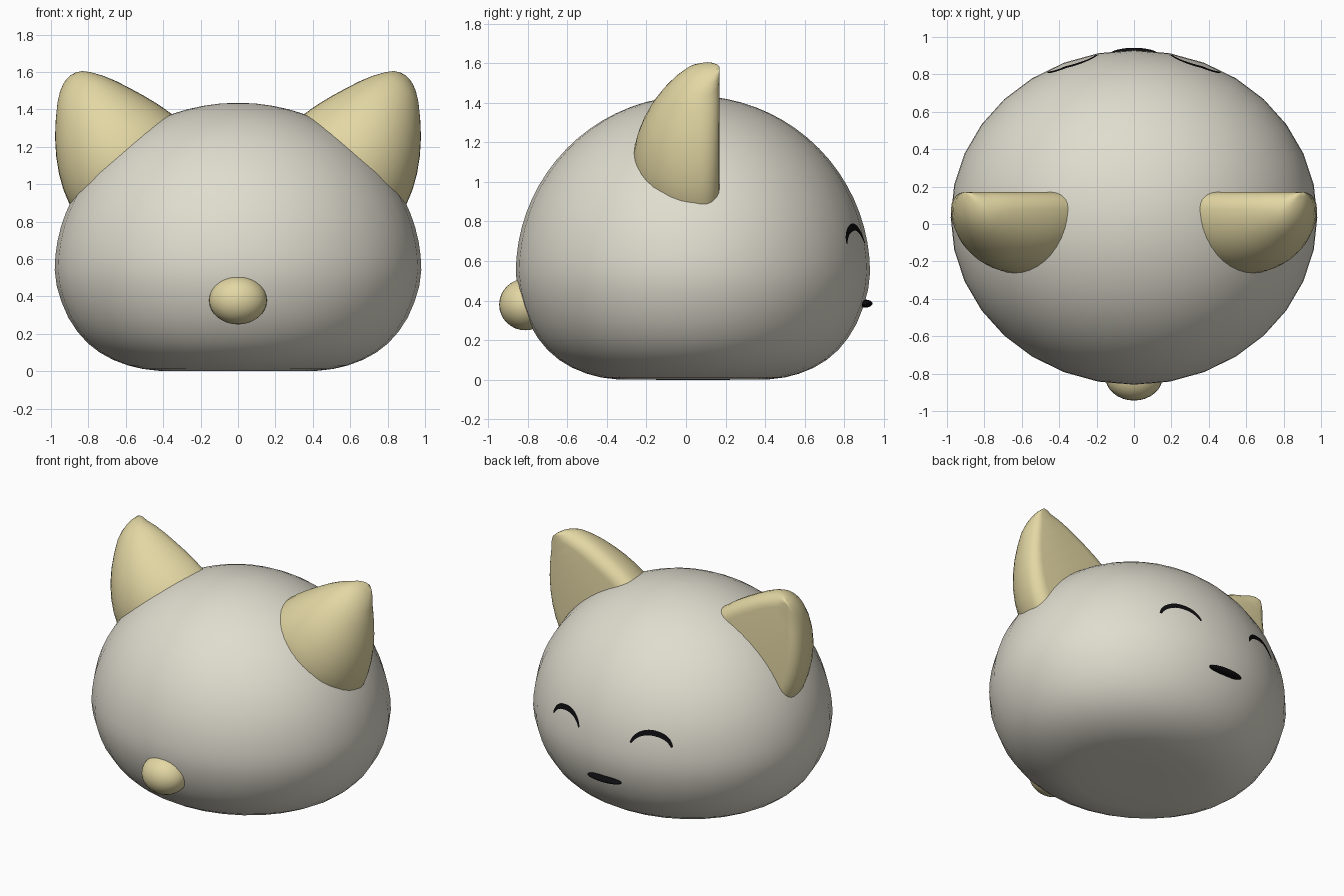
import bpy, bmesh, math
from mathutils import Vector
from mathutils.bvhtree import BVHTree

if "Cube" in bpy.data.objects:
    bpy.data.objects.remove(bpy.data.objects["Cube"])


def material(name, color):
    m = bpy.data.materials.new(name)
    m.diffuse_color = (*color, 1)
    m.use_nodes = True
    m.node_tree.nodes["Principled BSDF"].inputs["Base Color"].default_value = m.diffuse_color
    return m


CREAM = material("warm white", (0.74, 0.715, 0.62))
TAN = material("soft tan", (0.77, 0.68, 0.37))
BLACK = material("black", (0.004, 0.004, 0.005))


def make_object(name, bm, mat):
    bmesh.ops.recalc_face_normals(bm, faces=bm.faces)
    for f in bm.faces:
        f.smooth = True
    mesh = bpy.data.meshes.new(name)
    bm.to_mesh(mesh)
    bm.free()
    mesh.materials.append(mat)
    obj = bpy.data.objects.new(name, mesh)
    bpy.context.collection.objects.link(obj)
    return obj


def loft(rings):
    """Skin closed rings of equal size and cap both ends."""
    bm = bmesh.new()
    loops = [[bm.verts.new(p) for p in ring] for ring in rings]
    n = len(loops[0])
    for a, b in zip(loops, loops[1:]):
        for i in range(n):
            j = (i + 1) % n
            bm.faces.new((a[i], a[j], b[j], b[i]))
    bm.faces.new(loops[0])
    bm.faces.new(loops[-1])
    return bm


def ellipsoid(name, center, radii, mat):
    bm = bmesh.new()
    bmesh.ops.create_uvsphere(bm, u_segments=32, v_segments=16, radius=1)
    for v in bm.verts:
        v.co = Vector([c + r * p for c, r, p in zip(center, radii, v.co)])
    return make_object(name, bm, mat)


# Body: flat-bottomed dome, slightly wider than deep
profile = [(0.2, 0), (0.43, 0.002), (0.52, 0.012), (0.6, 0.031), (0.68, 0.06),
           (0.755, 0.1), (0.82, 0.15), (0.875, 0.21), (0.925, 0.285),
           (0.963, 0.37), (0.989, 0.455), (1, 0.54)]
for i in range(1, 19):
    a = math.radians(i * 4.95)
    profile.append((math.cos(a), 0.54 + 0.895 * math.sin(a)))
rings = []
for r, z in profile:
    angles = [math.tau * k / 32 for k in range(32)]
    rings.append([(0.98 * r * math.cos(a), 0.035 + 0.895 * r * math.sin(a), z)
                  for a in angles])
bm = loft(rings)
tree = BVHTree.FromBMesh(bm)
make_object("body", bm, CREAM)


# Ears: rounded half cones, flat on the face side
# height along the ear axis, sideways shift, half width, depth
EAR = [(-0.2, 0, 0.38, 0.42), (-0.1, 0, 0.38, 0.435), (0, 0, 0.365, 0.435),
       (0.08, -0.005, 0.342, 0.42), (0.16, -0.013, 0.31, 0.395),
       (0.24, -0.025, 0.27, 0.36), (0.32, -0.042, 0.223, 0.31),
       (0.39, -0.06, 0.172, 0.255), (0.45, -0.075, 0.12, 0.195),
       (0.485, -0.085, 0.08, 0.14), (0.503, -0.09, 0.045, 0.09),
       (0.51, -0.09, 0.015, 0.05)]


def ear(name, side):
    rings = []
    for h, shift, w, d in EAR:
        r = min(0.09, w * 0.75, d * 0.5)
        section = []
        for k in range(21):              # curved outer half
            a = math.pi * k / 20
            section.append((w * math.cos(a), 0.17 - r - (d - r) * math.sin(a)))
        for s in (-1, 1):                # rounded corners either side of the flat
            arc = [(s * (w - r + r * math.cos(a)), 0.17 - r + r * math.sin(a))
                   for a in (math.radians(18 * q) for q in range(1, 6))]
            section += arc if s < 0 else arc[::-1]
        rings.append([(side * (0.63 + 0.67 * h + 0.74 * (t + shift)), y,
                       1.135 + 0.74 * h - 0.67 * (t + shift))
                      for t, y in section])
    obj = make_object(name, loft(rings), TAN)
    return obj


# Closed eyes: tapered arches laid on the body surface
def eye(name, side):
    bm = bmesh.new()
    rows = []
    for i in range(33):
        u = i / 16 - 1
        a = u * math.radians(68)
        x = 0.33 + 0.13 * math.sin(a) / math.sin(math.radians(68))
        z = 0.69 + 0.082 * (1 - u * u)
        half = 0.007 + 0.011 * (1 - u * u)
        slope = math.atan(-1.2 * u)
        row = []
        for s in (-1, -0.33, 0.33, 1):
            px = side * (x - s * half * math.sin(slope))
            pz = z + s * half * math.cos(slope)
            hit, normal, _, _ = tree.ray_cast(Vector((px, 2, pz)), Vector((0, -1, 0)))
            row.append(bm.verts.new((px, hit.y + 0.006, pz)))
        rows.append(row)
    for p, q in zip(rows, rows[1:]):
        for k in range(3):
            bm.faces.new((p[k], p[k + 1], q[k + 1], q[k]))
    obj = make_object(name, bm, BLACK)
    # make the sheet face outward
    if obj.data.polygons[0].normal.y < 0:
        obj.data.flip_normals()


for label, side in (("left", -1), ("right", 1)):
    ear(label + "_ear", side)
    eye(label + "_eye", side)

# Mouth and round tail
ellipsoid("mouth", (0, 0.905, 0.385), (0.13, 0.037, 0.02), BLACK)
ellipsoid("tail", (0, -0.812, 0.38), (0.155, 0.132, 0.13), TAN)
